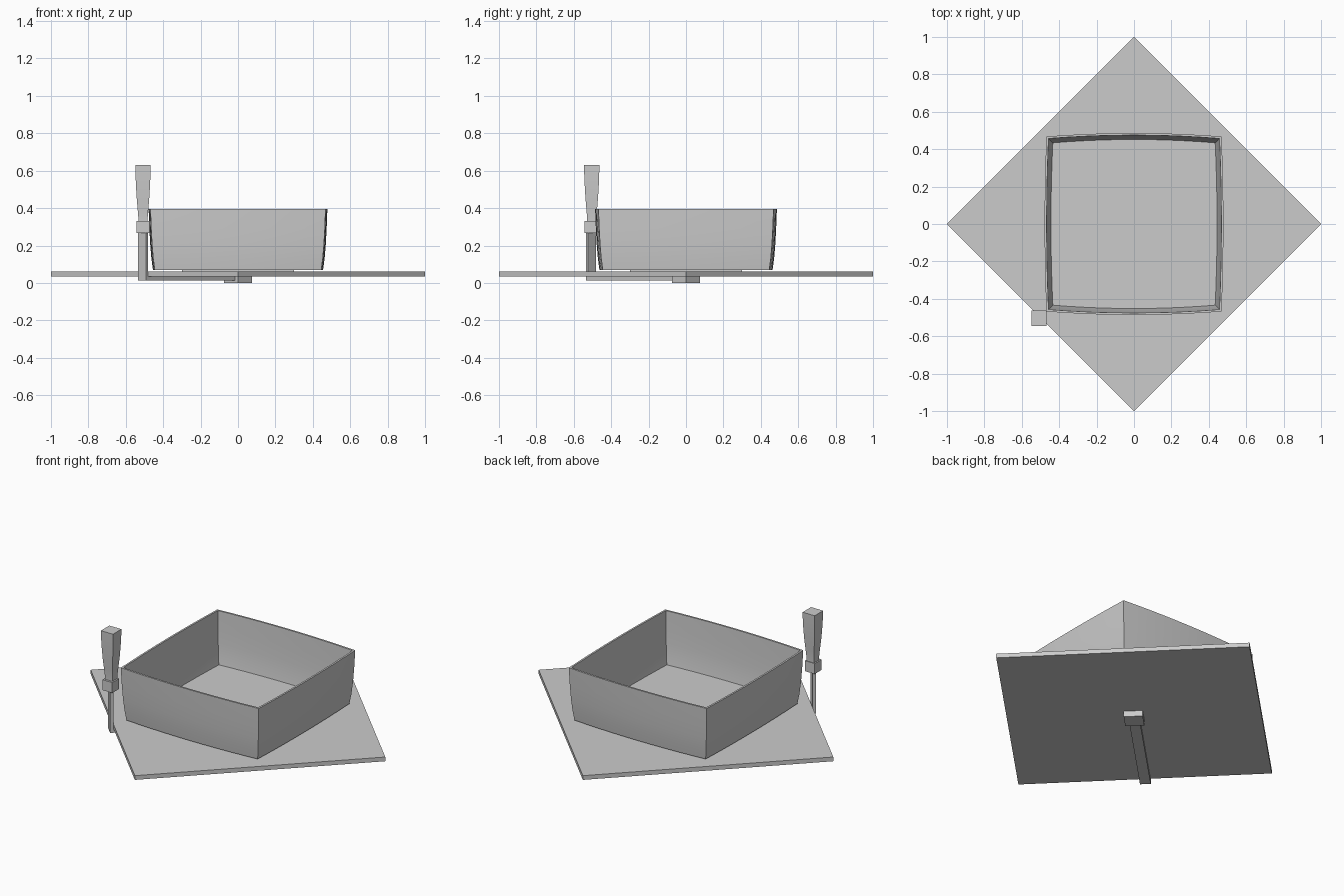
import bpy, bmesh, math
from mathutils import Matrix

if "Cube" in bpy.data.objects:
    bpy.data.objects.remove(bpy.data.objects["Cube"])


def make_object(name, bm, smooth=False):
    bmesh.ops.recalc_face_normals(bm, faces=bm.faces)
    mesh = bpy.data.meshes.new(name)
    bm.to_mesh(mesh)
    bm.free()
    ob = bpy.data.objects.new(name, mesh)
    bpy.context.collection.objects.link(ob)
    if smooth:
        bpy.ops.object.select_all(action='DESELECT')
        ob.select_set(True)
        bpy.context.view_layer.objects.active = ob
        bpy.ops.object.shade_smooth_by_angle(angle=math.radians(30))
    return ob


def box(name, center, size, turn=0.0):
    bm = bmesh.new()
    bmesh.ops.create_cube(bm, size=1)
    bmesh.ops.transform(bm, verts=bm.verts, matrix=Matrix.Translation(center)
                        @ Matrix.Rotation(turn, 4, 'Z') @ Matrix.Diagonal((*size, 1)))
    return make_object(name, bm)


def loft(name, rings, smooth=True):
    bm = bmesh.new()
    loops = [[bm.verts.new(p) for p in ring] for ring in rings]
    for a, b in zip(loops, loops[1:]):
        for i in range(len(a)):
            j = (i + 1) % len(a)
            bm.faces.new((a[i], a[j], b[j], b[i]))
    bm.faces.new(loops[0][::-1])
    bm.faces.new(loops[-1])
    return make_object(name, bm, smooth)


def bowed_square(c, z, bow_x=0.0, bow_y=0.0, steps=1, cx=0.0, cy=0.0):
    # square ring whose four sides bulge outwards
    pts = []
    for side in range(4):
        bow = bow_y if side % 2 == 0 else bow_x
        for k in range(steps):
            s = -1 + 2 * k / steps
            x, y = c * s, -(c + bow * (1 - s * s))
            for _ in range(side):
                x, y = -y, x
            pts.append((cx + x, cy + y, z))
    return pts


Q = math.pi / 4
R2 = math.sqrt(2)

# diamond base plate and hub underneath
box("base_plate", (0, 0, 0.048), (R2, R2, 0.026), Q)
box("hub", (0, 0, 0.0175), (0.075 * R2, 0.075 * R2, 0.035), Q)

# square foot and open tray with bulging walls
box("tray_foot", (0, 0, 0.066), (0.6, 0.6, 0.012))
profile = [(0.445, 0.07), (0.453, 0.13), (0.459, 0.2), (0.464, 0.29), (0.468, 0.395)]
outer = [bowed_square(c, z, 0.010, 0.018, 10) for c, z in profile]
inner = [bowed_square(c - 0.011, max(z, 0.077), 0.010, 0.018, 10)
         for c, z in reversed(profile)]
loft("tray", outer + inner)

# crank arm under the plate and upright outside the plate edge
L = 0.727
box("crank_arm", (-L / 2 / R2, -L / 2 / R2, 0.024), (L, 0.06, 0.021), Q)
P = -0.508
box("crank_upright", (P, P, 0.145), (0.018, 0.06, 0.262), Q)

# collar and flared grip
box("crank_collar", (P, P, 0.298), (0.067, 0.067, 0.064))
grip = [(0.025, 0.325), (0.025, 0.35), (0.029, 0.40), (0.034, 0.46),
        (0.038, 0.53), (0.040, 0.58), (0.041, 0.63)]
loft("crank_grip", [bowed_square(c, z, cx=P, cy=P + 0.004) for c, z in grip])
